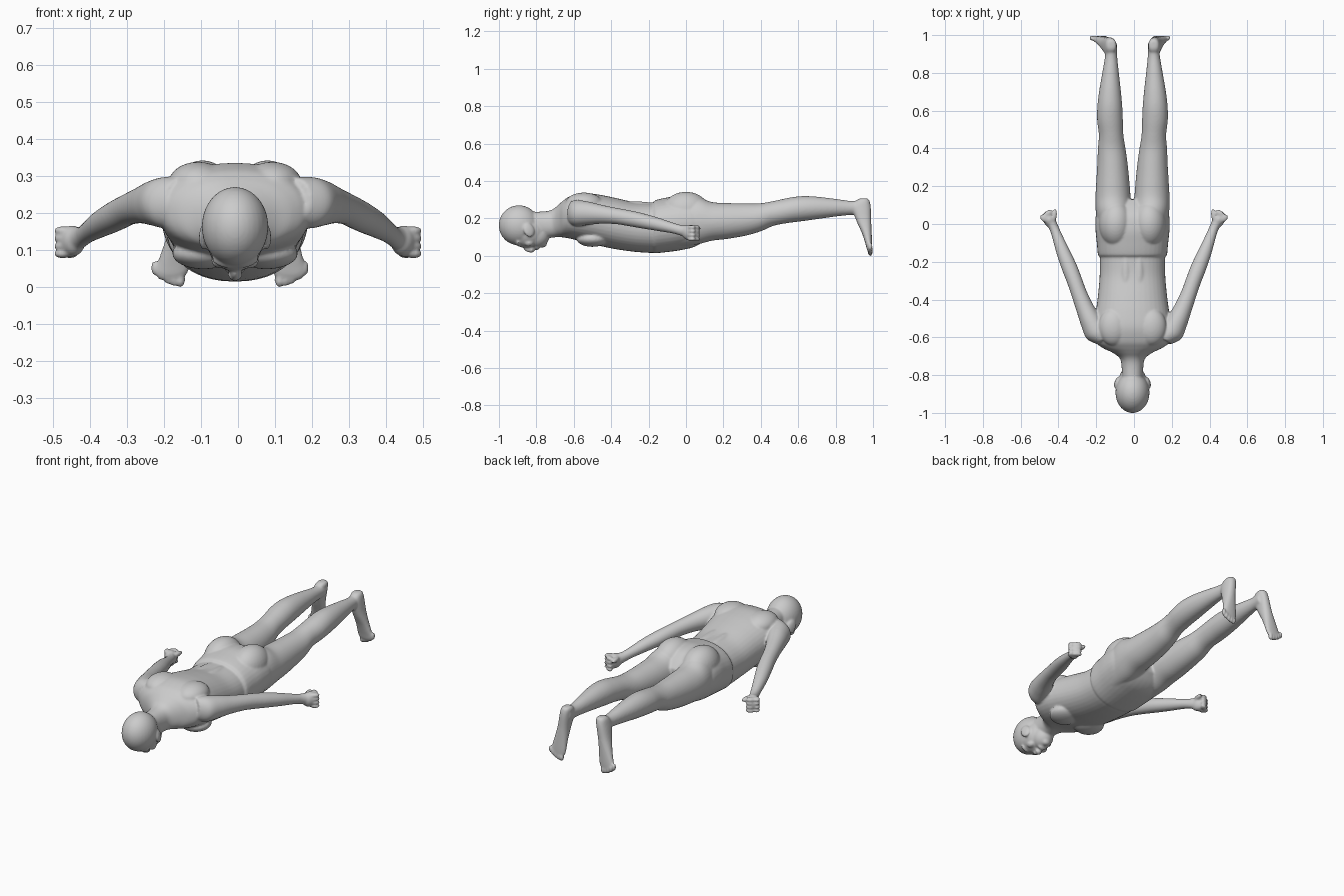
import bpy, bmesh, math
from mathutils import Vector, Matrix

bm = bmesh.new()
C = -0.008  # body midline in x


def catmull(rows, steps=5):
    out = []
    n = len(rows)
    for i in range(n - 1):
        a, b, c, d = rows[max(i - 1, 0)], rows[i], rows[i + 1], rows[min(i + 2, n - 1)]
        for k in range(steps):
            t = k / steps
            out.append([0.5 * (2 * q + (r - p) * t + (2 * p - 5 * q + 4 * r - s) * t * t
                               + (3 * q - p - 3 * r + s) * t ** 3)
                        for p, q, r, s in zip(a, b, c, d)])
    out.append(list(rows[-1]))
    return out


def loft(rows, axis, up, power=2.0, sides=40):
    """Closed tube; rows are (x, y, z, half width, half thickness)."""
    axis = Vector(axis).normalized()
    side = axis.cross(Vector(up)).normalized()
    up = side.cross(axis)
    rings = []
    for x, y, z, a, b in catmull(rows):
        ring = []
        for k in range(sides):
            t = 2 * math.pi * k / sides
            c, s = math.cos(t), math.sin(t)
            u = math.copysign(abs(c) ** (2 / power), c) * a
            v = math.copysign(abs(s) ** (2 / power), s) * b
            ring.append(bm.verts.new(Vector((x, y, z)) + side * u + up * v))
        rings.append(ring)
    faces = [bm.faces.new(rings[0]), bm.faces.new(rings[-1][::-1])]
    for p, q in zip(rings, rings[1:]):
        for k in range(sides):
            j = (k + 1) % sides
            faces.append(bm.faces.new((p[k], q[k], q[j], p[j])))
    bmesh.ops.recalc_face_normals(bm, faces=faces)


def blob(loc, size, rot=(0, 0, 0)):
    m = Matrix.Translation(loc)
    for ang, ax in zip(rot, 'XYZ'):
        m = m @ Matrix.Rotation(math.radians(ang), 4, ax)
    bmesh.ops.create_uvsphere(bm, u_segments=32, v_segments=20, radius=1,
                              matrix=m @ Matrix.Diagonal((*size, 1)))


# neck and torso: y, half width, underside z, back z
torso = [(-.82, .055, .10, .235), (-.75, .058, .095, .238), (-.71, .068, .098, .25),
         (-.68, .108, .10, .275), (-.655, .16, .098, .296), (-.62, .198, .092, .318),
         (-.55, .205, .074, .335), (-.47, .195, .055, .328), (-.38, .183, .036, .31),
         (-.28, .174, .022, .288), (-.20, .173, .016, .284), (-.174, .174, .016, .286),
         (-.162, .183, .014, .298), (-.10, .189, .02, .312), (-.03, .196, .03, .322),
         (.04, .195, .046, .312), (.09, .175, .075, .28), (.13, .10, .12, .24)]
loft([(C, y, (b + t) / 2, w, (t - b) / 2) for y, w, b, t in torso], (0, 1, 0), (0, 0, 1), 2.2)

# head, jaw, nose, lips, chin
blob((C, -.893, .163), (.09, .108, .107))
blob((C, -.85, .13), (.077, .105, .088))
blob((C, -.80, .11), (.06, .07, .068))
blob((C, -.838, .036), (.013, .032, .018), (-14, 0, 0))
blob((C, -.826, .032), (.02, .012, .017))
blob((C, -.797, .045), (.026, .014, .014))
blob((C, -.765, .066), (.026, .022, .022))

for s in (-1, 1):
    # brow, cheek, ear
    blob((C + s * .033, -.897, .067), (.032, .012, .014), (0, -s * 18, 0))
    blob((C + s * .042, -.84, .07), (.022, .026, .02))
    blob((C + s * .083, -.84, .137), (.012, .03, .038), (20, 0, s * 18))
    # chest, shoulder blade and buttock masses
    blob((C + s * .085, -.50, .09), (.085, .085, .042))
    blob((C + s * .10, -.545, .28), (.08, .10, .058))
    blob((C + s * .035, -.30, .25), (.035, .2, .042))
    blob((C + s * .088, .0, .24), (.09, .125, .102))

    # leg
    leg = [(.10, -.04, .17, .08, .12), (.10, .06, .186, .094, .125), (.103, .14, .184, .093, .103),
           (.104, .22, .186, .088, .096), (.106, .32, .194, .08, .086), (.11, .40, .206, .073, .075),
           (.113, .47, .227, .065, .066), (.119, .55, .243, .068, .067), (.120, .62, .252, .066, .067),
           (.119, .70, .256, .058, .06), (.116, .80, .257, .044, .047), (.113, .89, .256, .032, .037),
           (.111, .955, .26, .03, .042)]
    loft([(C + s * x, y, z, a, b) for x, y, z, a, b in leg], (0, 1, 0), (0, 0, 1))

    # foot, toes down
    heel, toe = .112, (.150 if s > 0 else .178)
    foot = [(0, .95, .307, .016, .02), (.02, .945, .295, .028, .036), (.12, .938, .26, .032, .05),
            (.35, .95, .19, .033, .04), (.6, .967, .12, .039, .026), (.8, .977, .065, .045, .018),
            (.92, .981, .035, .043, .014), (.98, .983, .022, .03, .01)]
    loft([(C + s * (heel + (toe - heel) * f), y, z, a, b) for f, y, z, a, b in foot],
         (0, 0, -1), (0, 1, 0), 2.3)
    for k in range(5):
        blob((C + s * (toe - .03 + .0175 * k), .985, .019 + .002 * k * k),
             (.0135 if k == 0 else .0095, .013, .021))

    # arm
    arm = [(.15, -.615, .235, .05, .06), (.19, -.58, .228, .066, .07), (.225, -.52, .226, .058, .062),
           (.258, -.45, .221, .048, .05), (.29, -.37, .212, .042, .043), (.315, -.30, .2, .041, .042),
           (.342, -.23, .186, .041, .04), (.375, -.15, .168, .036, .035), (.405, -.07, .148, .028, .028),
           (.422, -.025, .136, .025, .028), (.44, .01, .128, .028, .034)]
    loft([(s * x, y, z, a, b) for x, y, z, a, b in arm], (s * .42, .9, -.12), (0, 0, 1))

    # fist: palm, four curled fingers, thumb
    blob((s * .448, .022, .124), (.032, .046, .042), (0, 0, -s * 25))
    for k in range(4):
        z = .089 + .021 * k
        blob((s * .474, .03, z), (.026, .019, .012), (0, 0, s * 35))
        blob((s * .455, .056, z), (.026, .016, .012), (0, 0, -s * 35))
    blob((s * .422, .045, .145), (.014, .036, .014), (0, 0, s * 8))

# fuse all masses into one smooth skin
mesh = bpy.data.meshes.new("body")
bm.to_mesh(mesh)
bm.free()
body = bpy.data.objects.new("body", mesh)
bpy.context.collection.objects.link(body)
rem = body.modifiers.new("fuse", 'REMESH')
rem.mode = 'VOXEL'
rem.voxel_size = 0.0055
rem.use_smooth_shade = True
sm = body.modifiers.new("soften", 'SMOOTH')
sm.factor = 0.5
sm.iterations = 7
